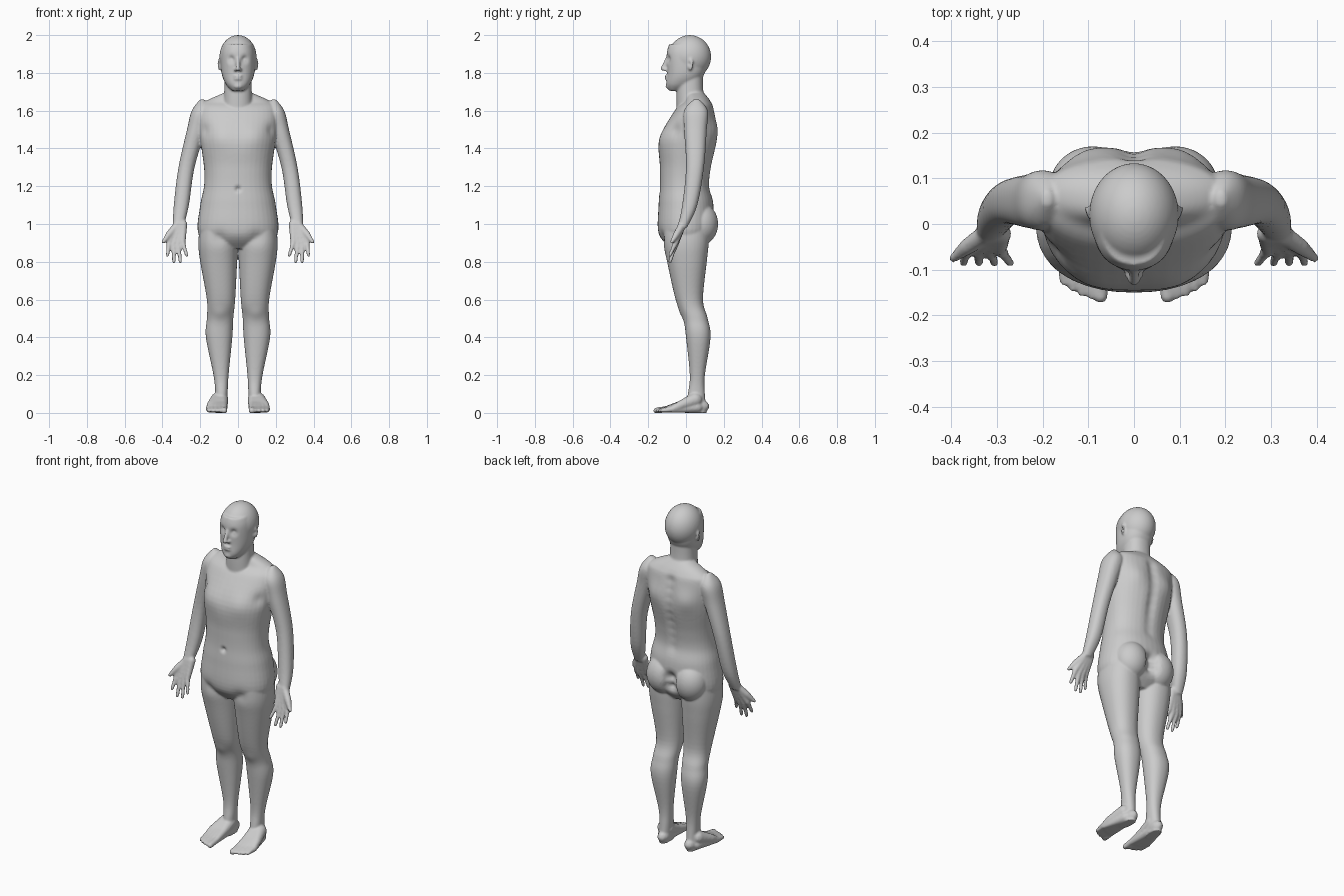
import bpy
import bmesh
from math import cos, sin, tau, exp, copysign
from mathutils import Vector, Matrix, kdtree

default_cube = bpy.data.objects.get("Cube")
if default_cube:
    bpy.data.objects.remove(default_cube, do_unlink=True)


def hermite(before, start, end, after, t):
    leave, arrive = (end - before) / 2, (after - start) / 2
    rise = end - start
    return start + t * (leave + t * (3 * rise - 2 * leave - arrive + t * (leave + arrive - 2 * rise)))


def smooth_rows(rows, steps=6):
    """Fill in a table of cross-sections along a smooth curve."""
    last = len(rows) - 1
    filled = []
    for i in range(last):
        columns = list(zip(rows[max(i - 1, 0)], rows[i], rows[i + 1], rows[min(i + 2, last)]))
        for step in range(steps):
            filled.append([hermite(*column, step / steps) for column in columns])
    return filled + [rows[last]]


def loft(bm, rows, boxy=.9, sides=40):
    """Skin horizontal sections given as (z, x from, x to, y from, y to)."""
    rings = []
    for z, left, right, front, back in smooth_rows(rows):
        ring = []
        for k in range(sides):
            c, s = cos(tau * k / sides), sin(tau * k / sides)
            x = (left + right) / 2 + (right - left) / 2 * copysign(abs(c) ** boxy, c)
            y = (front + back) / 2 + (back - front) / 2 * copysign(abs(s) ** boxy, s)
            ring.append(bm.verts.new((x, y, z)))
        rings.append(ring)
    for lower, upper in zip(rings, rings[1:]):
        for k in range(sides):
            bm.faces.new((lower[k - 1], lower[k], upper[k], upper[k - 1]))
    bm.faces.new(rings[0])
    bm.faces.new(rings[-1])


def centred(rows):
    """Sections given as (z, half width, y from, y to)."""
    return [(z, -half, half, front, back) for z, half, front, back in rows]


def blob(bm, centre, radii, turn=0, detail=2):
    """Ellipsoid, turned about the vertical axis."""
    place = Matrix.Translation(centre) @ Matrix.Rotation(turn, 4, "Z")
    bmesh.ops.create_icosphere(bm, subdivisions=detail, radius=1,
                               matrix=place @ Matrix.Diagonal((*radii, 1)))


def chain(bm, points):
    """Row of tapered capsules through (x, y, z, radius) points."""
    for x, y, z, radius in points:
        blob(bm, (x, y, z), (radius, radius, radius))
    for start, end in zip(points, points[1:]):
        a, b = Vector(start[:3]), Vector(end[:3])
        aim = (b - a).to_track_quat("Z", "Y").to_matrix().to_4x4()
        bmesh.ops.create_cone(bm, cap_ends=True, segments=16, radius1=start[3], radius2=end[3],
                              depth=(b - a).length, matrix=Matrix.Translation((a + b) / 2) @ aim)


def add_leg(bm):
    loft(bm, [(0, .06, .12, 0, .11), (.1, .055, .12, .01, .1), (.2, .05, .13, .02, .1),
              (.4, .03, .17, 0, .13), (.5, .025, .165, -.015, .115), (.6, .015, .165, -.055, .09),
              (.8, .005, .2, -.1, .11), (.9, .005, .21, -.12, .12), (1, .02, .2, -.12, .12)])
    # Buttock
    blob(bm, (.09, .08, 1), (.095, .09, .11), detail=4)


def add_foot(bm):
    blob(bm, (.088, .075, .035), (.034, .05, .036))
    # One ray per toe, from the big toe outward
    for toe in range(5):
        x = .073 + .02 * toe
        tip = -.158 + .002 * toe * toe
        radius = .01 if toe else .016
        ankle = .07 + x / 4
        chain(bm, [(ankle, .05, .07, .038), (x * .8 + .02, -.03, .04, .024),
                   (x, tip + .055, .02, .017), (x, tip, .012, radius)])
        chain(bm, [(ankle, .06, .03, .03), (x, tip + .055, .015, .014)])


def add_arm(bm):
    loft(bm, [(.98, .29, .345, -.045, .005), (1.1, .26, .34, -.02, .06), (1.3, .23, .315, 0, .095),
              (1.5, .17, .27, -.01, .11), (1.6, .145, .245, -.01, .115), (1.66, .18, .2, .04, .07)])


def add_hand(bm):
    # One ray per finger, fanned out from the wrist, middle pair longer
    for finger in range(4):
        longer = finger in (1, 2)
        knuckle = Vector((.365 - .024 * finger, -.055, .89 if longer else .9))
        tip = Vector((.373 - .034 * finger, -.085, .8 if longer else .835))
        middle = knuckle.lerp(tip, .5)
        chain(bm, [(.32 - .01 * finger, -.02, 1, .022), (*knuckle, .015),
                   (*middle, .0105), (*tip, .0095)])
    # Thumb
    chain(bm, [(.33, -.025, .985, .02), (.365, -.05, .945, .018), (.395, -.075, .905, .01)])


def add_torso(bm):
    loft(bm, centred([(.87, .12, -.08, .08), (.95, .21, -.145, .14), (1.1, .2, -.145, .145),
                      (1.2, .18, -.138, .125), (1.3, .18, -.138, .135), (1.45, .2, -.14, .165),
                      (1.6, .21, -.06, .15), (1.65, .17, -.01, .13), (1.7, .06, 0, .09)]))
    # Neck
    loft(bm, centred([(1.6, .08, -.05, .11), (1.7, .073, -.05, .092), (1.8, .07, -.04, .09)]))


def add_head(bm):
    # Skull, then face and jaw
    blob(bm, (0, .02, 1.885), (.098, .113, .115), detail=4)
    loft(bm, centred([(1.705, .03, -.09, -.03), (1.74, .064, -.104, .05), (1.8, .087, -.1, .1),
                      (1.9, .09, -.102, .12), (1.95, .075, -.09, .1)]))
    # Nose and nostrils
    chain(bm, [(0, -.096, 1.88, .01), (0, -.115, 1.84, .011), (0, -.122, 1.822, .013)])
    for side in (-1, 1):
        blob(bm, (side * .013, -.108, 1.817), (.01, .012, .008))
    # Lips and chin
    for z in (1.768, 1.783):
        blob(bm, (0, -.1, z), (.025, .014, .007))
    blob(bm, (0, -.092, 1.73), (.026, .017, .016))


def add_ear(bm):
    blob(bm, (.098, .022, 1.846), (.007, .02, .034), turn=-.45)


def mirror_all(bm):
    copied = bmesh.ops.duplicate(bm, geom=bm.verts[:] + bm.edges[:] + bm.faces[:])["geom"]
    for item in copied:
        if isinstance(item, bmesh.types.BMVert):
            item.co.x *= -1


bm = bmesh.new()
for add_side_part in (add_leg, add_foot, add_arm, add_hand, add_ear):
    add_side_part(bm)
mirror_all(bm)
add_torso(bm)
add_head(bm)
bmesh.ops.recalc_face_normals(bm, faces=bm.faces[:])
mesh = bpy.data.meshes.new("body")
bm.to_mesh(mesh)
bm.free()
body = bpy.data.objects.new("body", mesh)
bpy.context.collection.objects.link(body)
bpy.context.view_layer.objects.active = body
body.select_set(True)

# Fuse all parts into one soft skin
fuse = body.modifiers.new("fuse", "REMESH")
fuse.mode = "VOXEL"
fuse.voxel_size = .006
relax = body.modifiers.new("relax", "SMOOTH")
relax.iterations = 4
for modifier_name in ("fuse", "relax"):
    bpy.ops.object.modifier_apply(modifier=modifier_name)

points = [vert.co.copy() for vert in body.data.vertices]
normals = [vert.normal.copy() for vert in body.data.vertices]
tree = kdtree.KDTree(len(points))
for index, point in enumerate(points):
    tree.insert(point, index)
tree.balance()


def press(x, y, z, radius, amount):
    """Raise or sink the skin softly around a point, on both sides."""
    for side in {x, -x}:
        for co, index, distance in tree.find_range((side, y, z), radius * 2):
            points[index] += normals[index] * amount * exp(-(distance / radius) ** 2)


# Eye sockets, eyeballs and ear hollows
press(.037, -.095, 1.872, radius=.017, amount=-.014)
press(.037, -.09, 1.868, radius=.009, amount=.007)
press(.106, .015, 1.848, radius=.01, amount=-.006)
# Chest muscles, front of the armpits, navel
press(.09, -.12, 1.46, radius=.06, amount=.008)
press(.19, -.07, 1.5, radius=.035, amount=-.012)
press(0, -.14, 1.185, radius=.014, amount=-.014)
# Shoulder blades and spine
press(.1, .155, 1.5, radius=.06, amount=.012)
for step in range(9):
    press(0, .15, 1.2 + step / 20, radius=.03, amount=-.012)
# Cleft of the seat, groin, knees
for z in (.96, 1.02):
    press(0, .15, z, radius=.03, amount=-.03)
press(.1, -.13, .93, radius=.04, amount=-.008)
press(.095, -.02, .53, radius=.035, amount=.006)
# Flat soles
for vert, point in zip(body.data.vertices, points):
    vert.co = (point.x, point.y, max(point.z, 0))

skin = bpy.data.materials.new("light grey skin")
skin.use_nodes = True
grey = (.6, .6, .6, 1)
skin.diffuse_color = grey
skin.node_tree.nodes["Principled BSDF"].inputs["Base Color"].default_value = grey
body.data.materials.clear()
body.data.materials.append(skin)
bpy.ops.object.shade_smooth()
